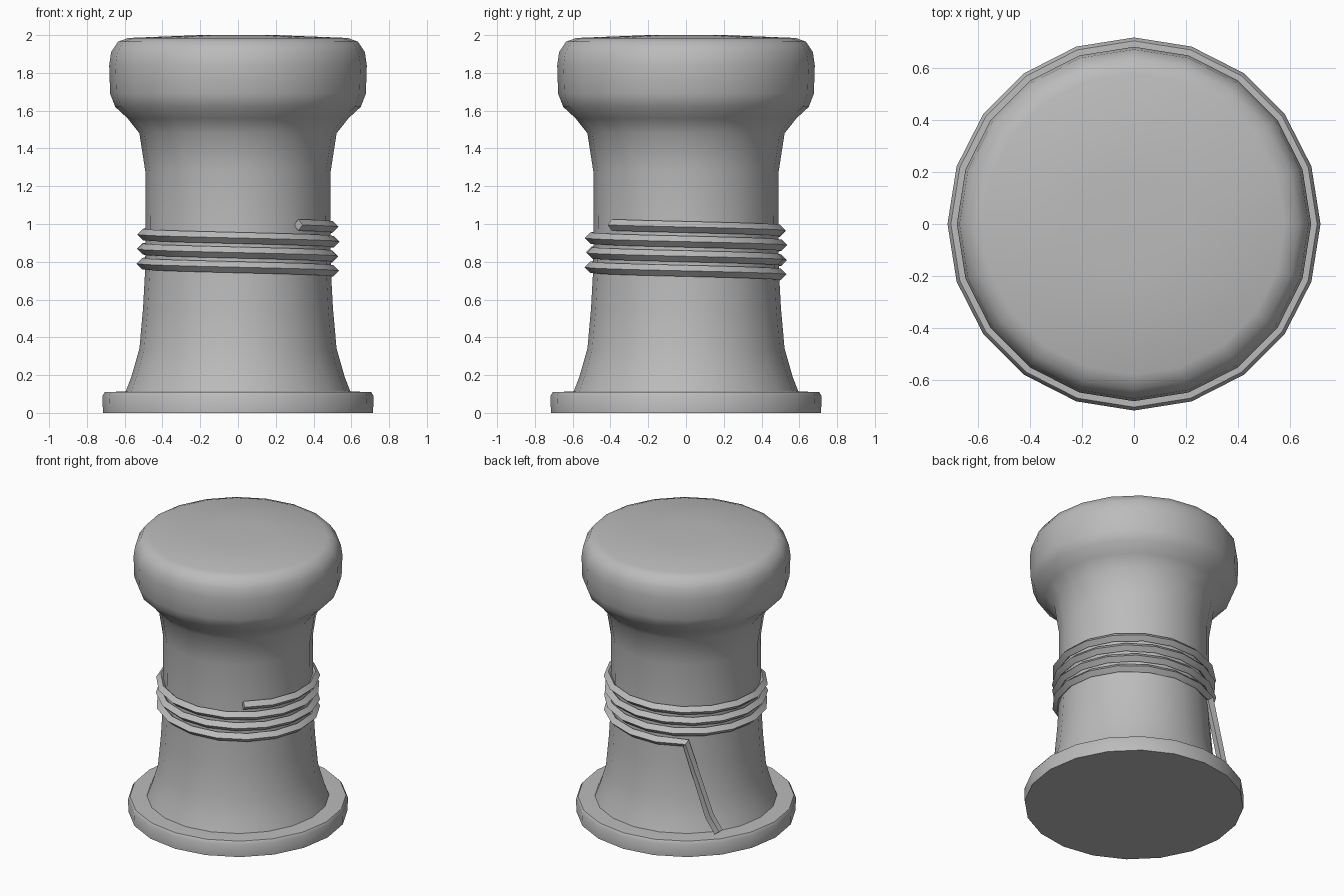
import bpy, bmesh, math
from mathutils import Vector

if "Cube" in bpy.data.objects:
    bpy.data.objects.remove(bpy.data.objects["Cube"])

grey = bpy.data.materials.new("plain grey")
grey.diffuse_color = (0.5, 0.5, 0.5, 1)
grey.use_nodes = True
grey.node_tree.nodes["Principled BSDF"].inputs["Base Color"].default_value = grey.diffuse_color


def finish(name, bm, angle):
    bmesh.ops.recalc_face_normals(bm, faces=bm.faces)
    me = bpy.data.meshes.new(name)
    bm.to_mesh(me)
    bm.free()
    me.materials.append(grey)
    ob = bpy.data.objects.new(name, me)
    bpy.context.collection.objects.link(ob)
    bpy.ops.object.select_all(action='DESELECT')
    bpy.context.view_layer.objects.active = ob
    ob.select_set(True)
    bpy.ops.object.shade_smooth_by_angle(angle=math.radians(angle))
    return ob


def skin(bm, rings):
    n = len(rings[0])
    for a, b in zip(rings, rings[1:]):
        for i in range(n):
            j = (i + 1) % n
            bm.faces.new((a[i], a[j], b[j], b[i]))


def lathe(name, profile, sides=20):
    bm = bmesh.new()
    rings = []
    for r, z in profile:
        rings.append([bm.verts.new((r * math.cos(2 * math.pi * i / sides),
                                    r * math.sin(2 * math.pi * i / sides), z))
                      for i in range(sides)])
    skin(bm, rings)
    bm.faces.new(rings[0])
    bm.faces.new(rings[-1])
    return finish(name, bm, 45)


# Round foot plate
lathe("base_flange", [(0.715, 0), (0.718, 0.09), (0.705, 0.11), (0.55, 0.115)])

# Waisted post with flared, rounded cap
lathe("bollard_post", [
    (0.60, 0.10), (0.565, 0.19), (0.522, 0.34), (0.503, 0.55), (0.492, 0.75),
    (0.489, 1.0), (0.491, 1.28), (0.522, 1.48), (0.585, 1.56), (0.65, 1.62),
    (0.677, 1.69), (0.682, 1.84), (0.672, 1.91), (0.635, 1.965), (0.58, 1.985),
    (0.20, 2.0)])

# Rope path: three and a half descending turns, then a loose hanging tail
path = []
start, end, steps = -51, 3 * 360 + 125, 58
for i in range(steps + 1):
    t = i / steps
    a = math.radians(start + (end - start) * t)
    path.append(Vector((0.507 * math.cos(a), 0.507 * math.sin(a), 0.995 - 0.27 * t)))
for deg, r, z in ((140, 0.59, 0.23), (144, 0.655, 0.135)):
    a = math.radians(deg)
    path.append(Vector((r * math.cos(a), r * math.sin(a), z)))

# Diamond-section rope swept along the path
bm = bmesh.new()
rings = []
for i, p in enumerate(path):
    fore = path[min(i + 1, len(path) - 1)] - p
    back = p - path[max(i - 1, 0)]
    tan = (fore.normalized() + back.normalized()).normalized()
    out = Vector((p.x, p.y, 0))
    out = (out - tan * out.dot(tan)).normalized()
    side = tan.cross(out)
    rings.append([bm.verts.new(p + 0.03 * d) for d in (out, side, -out, -side)])
skin(bm, rings)
bm.faces.new(rings[0])
bm.faces.new(rings[-1])
finish("rope", bm, 40)
